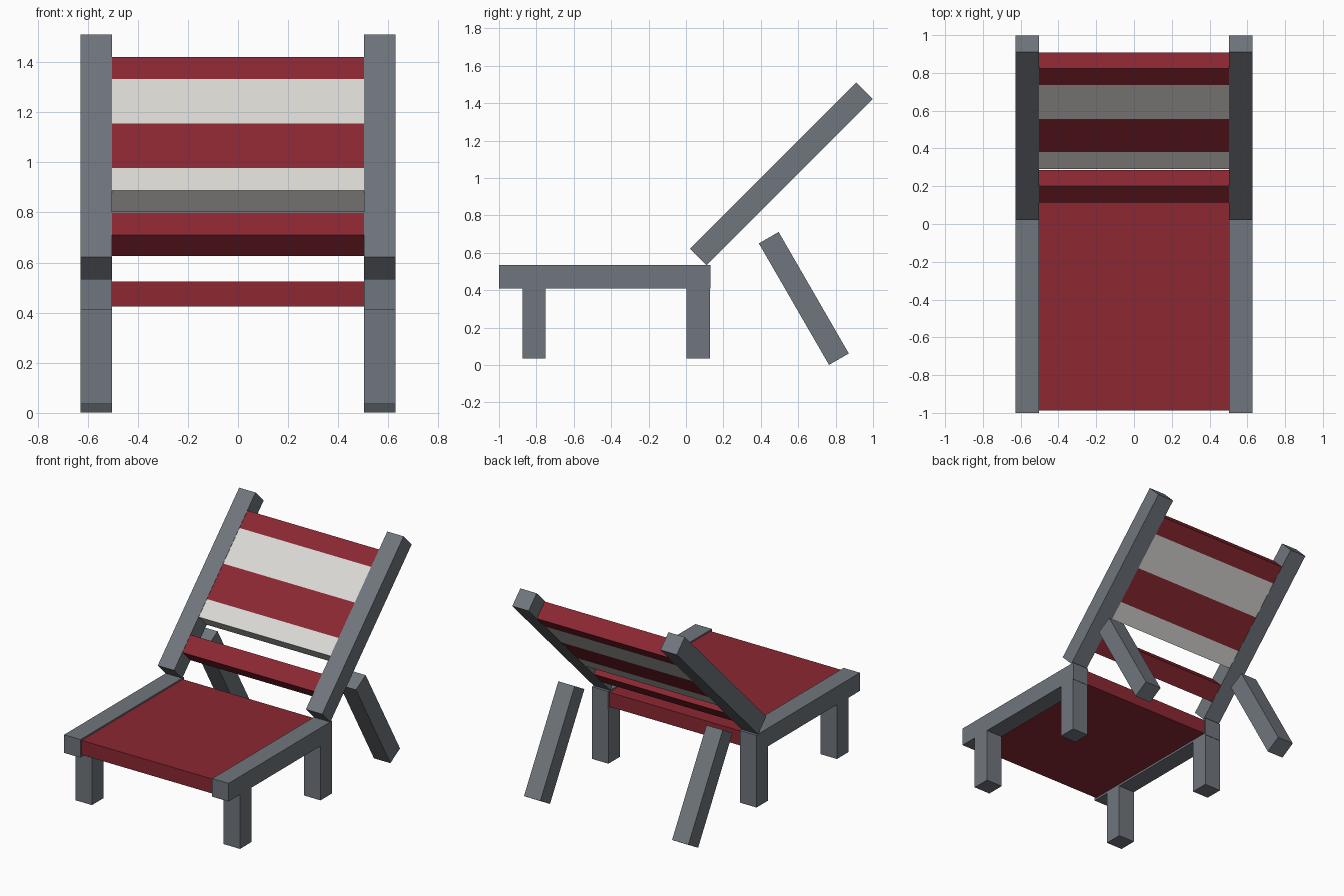
import bpy, bmesh, math
from mathutils import Matrix, Vector

if "Cube" in bpy.data.objects:
    bpy.data.objects.remove(bpy.data.objects["Cube"])


def material(name, rgb):
    m = bpy.data.materials.new(name)
    m.diffuse_color = (*rgb, 1)
    m.use_nodes = True
    m.node_tree.nodes["Principled BSDF"].inputs["Base Color"].default_value = m.diffuse_color
    return m


GREY = material("slate grey", (0.162, 0.181, 0.205))
RED = material("dark red", (0.262, 0.021, 0.032))
WHITE = material("off white", (0.716, 0.700, 0.665))


def box(name, centre, size, mats, tilt=0, cuts=()):
    """Box tilted about x; cuts are local heights where stripes change colour."""
    bm = bmesh.new()
    bmesh.ops.create_cube(bm, size=1, matrix=Matrix.Diagonal((*size, 1)))
    for h in cuts:
        bmesh.ops.bisect_plane(bm, geom=bm.verts[:] + bm.edges[:] + bm.faces[:],
                               plane_co=(0, 0, h), plane_no=(0, 0, 1))
    for f in bm.faces:
        z = f.calc_center_median().z
        f.material_index = sum(z > h for h in cuts) % 2
    me = bpy.data.meshes.new(name)
    bm.to_mesh(me)
    bm.free()
    for m in mats:
        me.materials.append(m)
    ob = bpy.data.objects.new(name, me)
    ob.location = centre
    ob.rotation_euler.x = math.radians(tilt)
    bpy.context.collection.objects.link(ob)
    return ob


W = 0.125            # timber thickness
X = 0.5655           # timber centre line

# Frame timbers, mirrored left and right
for side, s in (("left", -1), ("right", 1)):
    x = s * X
    box(f"seat_rail_{side}", (x, -0.435, 0.4725), (W, 1.13, W), [GREY])
    box(f"front_leg_{side}", (x, -0.8125, 0.2225), (W, W, 0.375), [GREY])
    box(f"middle_leg_{side}", (x, 0.065, 0.2225), (W, W, 0.375), [GREY])
    box(f"back_rail_{side}", (x, 0.51, 1.0225), (W, W, 1.256), [GREY], -45)
    box(f"rear_strut_{side}", (x, 0.630, 0.356), (W, 0.122, 0.75), [GREY], 30)

# Seat panel
box("seat", (0, -0.435, 0.4745), (1.006, 1.104, 0.10), [RED])

# Backrest panels, placed by the heights of their front edges
FRONT, BACK = 0.598, 0.427       # z - y of the front and back planes
R2 = math.sqrt(2)


def back_panel(name, heights, mats):
    s = [(2 * z - FRONT) / R2 for z in heights]   # distance along the slope
    mid = (s[0] + s[-1]) / 2
    d = (FRONT + BACK) / 2
    centre = (0, (mid * R2 - d) / 2, (mid * R2 + d) / 2)
    box(name, centre, (1.006, (FRONT - BACK) / R2, s[-1] - s[0]), mats, -45,
        [v - mid for v in s[1:-1]])


back_panel("lower_back_slat", (0.711, 0.799), [RED])
back_panel("striped_back_panel", (0.888, 0.978, 1.155, 1.333, 1.42), [WHITE, RED])
